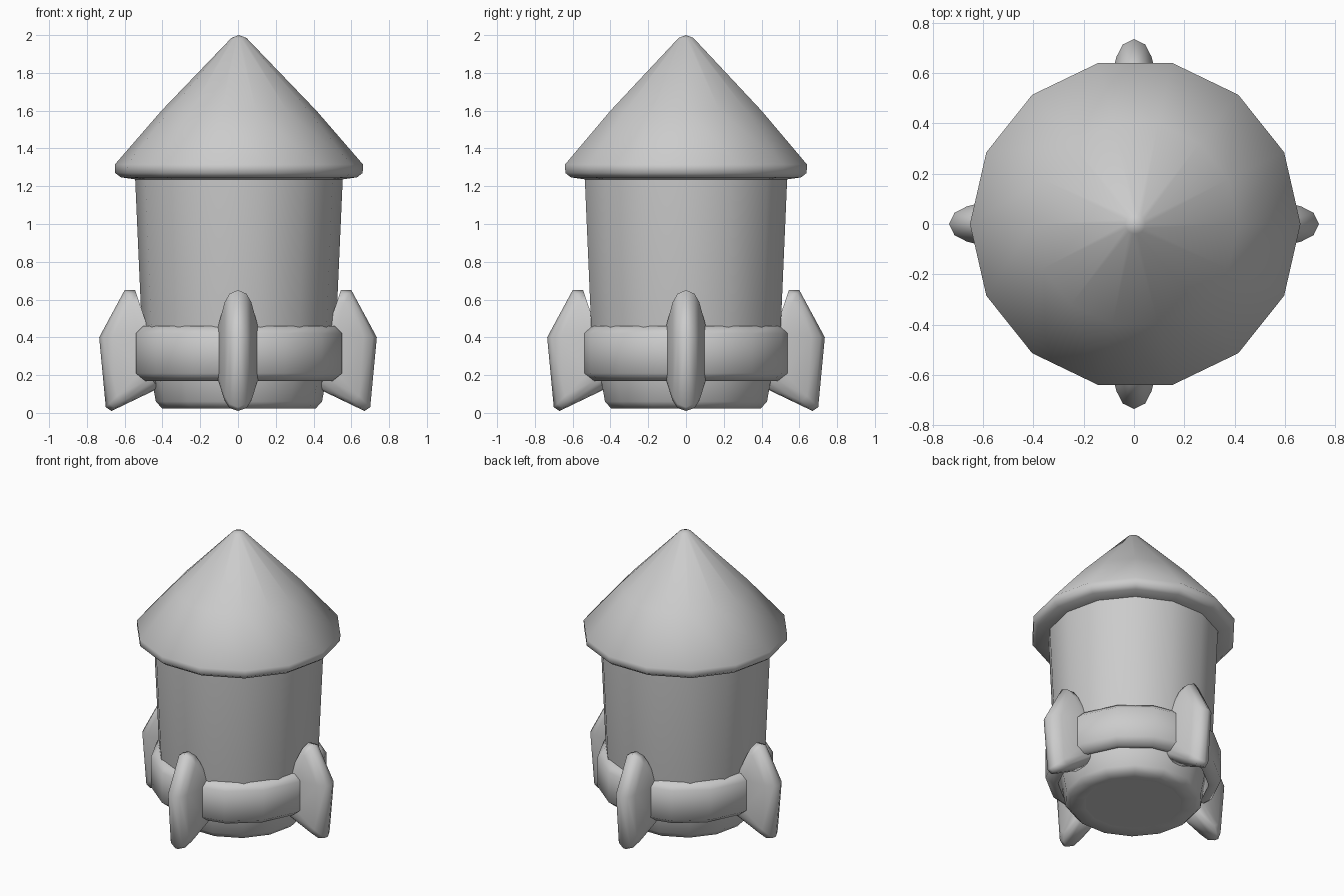
import bpy, bmesh, math
from mathutils import Matrix

cube = bpy.data.objects.get("Cube")
if cube:
    bpy.data.objects.remove(cube)

SIDES = 14
CENTRE_X = 0.005

grey = bpy.data.materials.new("light_grey")
grey.use_nodes = True
colour = (0.6, 0.6, 0.6, 1)
grey.diffuse_color = colour
grey.node_tree.nodes["Principled BSDF"].inputs["Base Color"].default_value = colour


def finish(name, bm, x=0.0, angle=80):
    """Turn a bmesh into a smooth-shaded object."""
    bmesh.ops.remove_doubles(bm, verts=bm.verts, dist=0.0005)
    bmesh.ops.recalc_face_normals(bm, faces=bm.faces)
    mesh = bpy.data.meshes.new(name)
    bm.to_mesh(mesh)
    bm.free()
    mesh.materials.append(grey)
    obj = bpy.data.objects.new(name, mesh)
    obj.location.x = x
    bpy.context.collection.objects.link(obj)
    bpy.ops.object.select_all(action="DESELECT")
    obj.select_set(True)
    bpy.context.view_layer.objects.active = obj
    bpy.ops.object.shade_smooth_by_angle(angle=math.radians(angle))
    return obj


def lathe(name, profile, turn=0.0, closed=False):
    """Spin a (radius, height) profile around the vertical axis."""
    bm = bmesh.new()
    verts = [bm.verts.new((r, 0, z)) for r, z in profile]
    pairs = list(zip(verts, verts[1:]))
    if closed:
        pairs.append((verts[-1], verts[0]))
    edges = [bm.edges.new(p) for p in pairs]
    bmesh.ops.spin(bm, geom=verts + edges, cent=(0, 0, 0), axis=(0, 0, 1),
                   angle=math.tau, steps=SIDES, use_duplicate=False)
    bmesh.ops.rotate(bm, verts=bm.verts, matrix=Matrix.Rotation(turn, 3, "Z"))
    return finish(name, bm, CENTRE_X)


# Nose cone with a rounded tip and rolled rim
lathe("nose_cone", [(0, 2.0), (0.04, 1.985), (0.41, 1.6), (0.657, 1.315),
                    (0.655, 1.27), (0.625, 1.247), (0.54, 1.235)])

# Tapered hull, curling in at the base
lathe("hull", [(0.55, 1.25), (0.515, 0.46), (0.46, 0.17), (0.44, 0.06),
               (0.405, 0.022), (0.31, 0.03)])

# Flat plate closing the engine opening
bm = bmesh.new()
bmesh.ops.create_circle(bm, cap_ends=True, segments=SIDES, radius=0.31,
                        matrix=Matrix.Translation((0, 0, 0.03)))
bmesh.ops.rotate(bm, verts=bm.verts, matrix=Matrix.Rotation(math.pi / 2, 3, "Z"))
plate = finish("engine_plate", bm, CENTRE_X)
plate.data.flip_normals()

# Thick band around the lower hull
lathe("lower_band", [(0.48, 0.17), (0.51, 0.17), (0.56, 0.21), (0.56, 0.42),
                     (0.52, 0.46), (0.48, 0.46)], math.pi / 2, True)

# Fins: a thin outer ridge swelling toward a thick root
RIDGE = [(0.545, 0.65), (0.60, 0.65), (0.735, 0.40), (0.70, 0.03),
         (0.67, 0.01), (0.42, 0.13)]
ROOT = [(0.48, 0.46), (0.50, 0.46), (0.52, 0.42), (0.52, 0.21),
        (0.49, 0.17), (0.45, 0.17)]
LEVELS = [(0, 0), (0.1, 0.045), (0.33, 0.07), (1, 0.105)]


def fin(name, turn):
    bm = bmesh.new()
    for side in (-1, 1):
        loops = [[bm.verts.new((p[0] + (q[0] - p[0]) * s, side * w,
                                p[1] + (q[1] - p[1]) * s))
                  for p, q in zip(RIDGE, ROOT)] for s, w in LEVELS]
        for outer, inner in zip(loops, loops[1:]):
            for i in range(len(outer)):
                j = (i + 1) % len(outer)
                bm.faces.new((outer[i], outer[j], inner[j], inner[i]))
        bm.faces.new(loops[-1])
    bmesh.ops.rotate(bm, verts=bm.verts, matrix=Matrix.Rotation(turn, 3, "Z"))
    finish(name, bm)


for i, place in enumerate(("left", "back", "right", "front")):
    fin(place + "_fin", i * math.pi / 2)
